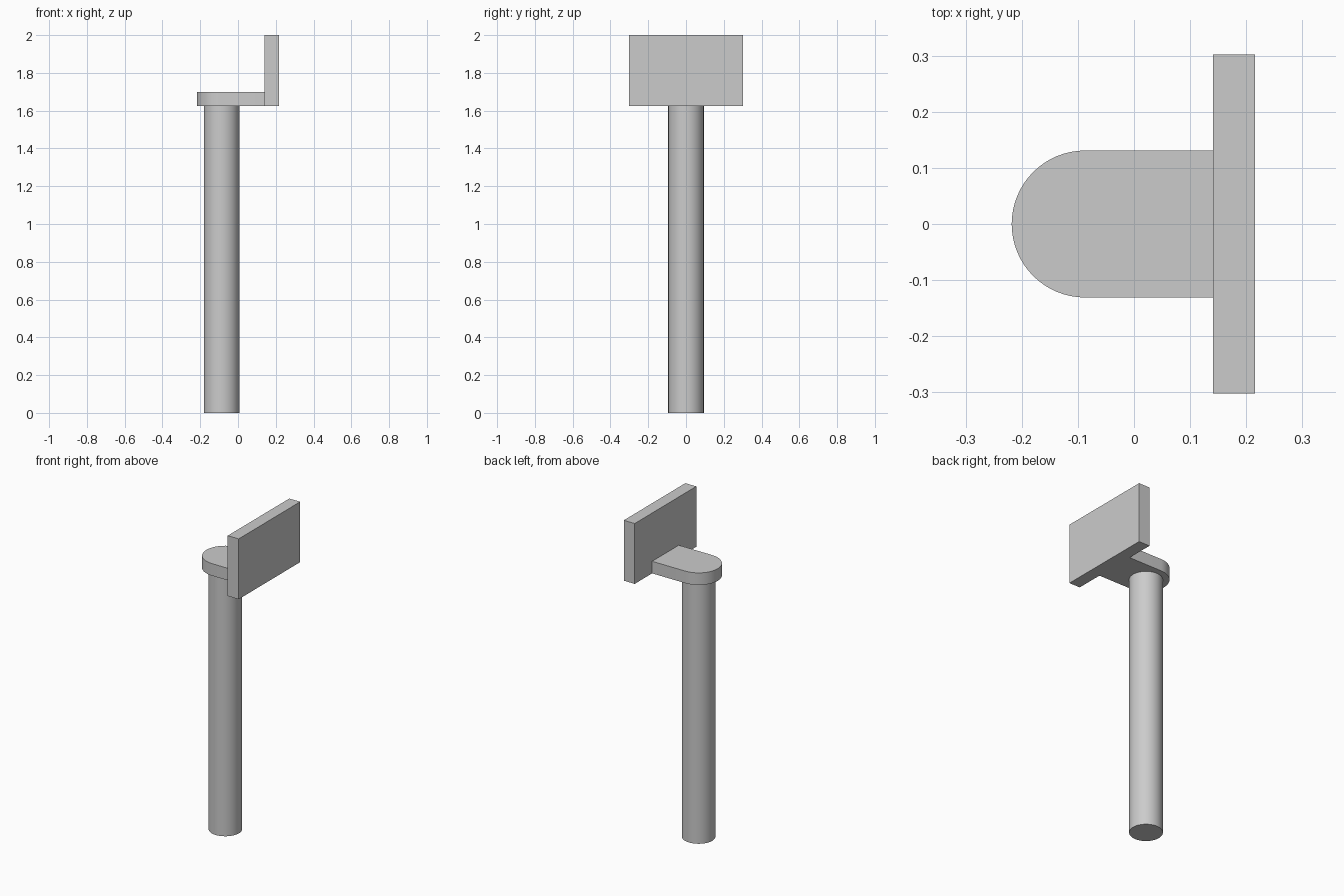
import bpy, bmesh, math

cube = bpy.data.objects.get("Cube")
if cube:
    bpy.data.objects.remove(cube, do_unlink=True)

grey = bpy.data.materials.new("plain grey")
grey.use_nodes = True
colour = (0.6, 0.6, 0.6, 1)
grey.diffuse_color = colour
grey.node_tree.nodes["Principled BSDF"].inputs["Base Color"].default_value = colour

POST_X = -0.087
ARM_Z, ARM_TOP = 1.625, 1.7
PLATE_X, PLATE_END = 0.141, 0.216


def extrude_profile(name, points, bottom, top):
    """Extrude a flat outline upwards, smoothing only its curved sides."""
    bm = bmesh.new()
    face = bm.faces.new([bm.verts.new((x, y, bottom)) for x, y in points])
    result = bmesh.ops.extrude_face_region(bm, geom=[face])
    verts = [v for v in result["geom"] if isinstance(v, bmesh.types.BMVert)]
    bmesh.ops.translate(bm, verts=verts, vec=(0, 0, top - bottom))
    bmesh.ops.recalc_face_normals(bm, faces=bm.faces)
    mesh = bpy.data.meshes.new(name)
    bm.to_mesh(mesh)
    bm.free()
    mesh.materials.append(grey)
    obj = bpy.data.objects.new(name, mesh)
    bpy.context.collection.objects.link(obj)
    bpy.ops.object.select_all(action="DESELECT")
    obj.select_set(True)
    bpy.context.view_layer.objects.active = obj
    bpy.ops.object.shade_smooth_by_angle(angle=math.radians(30))
    return obj


def arc(radius, start, end, steps):
    angles = [math.radians(start + (end - start) * i / steps) for i in range(steps + 1)]
    return [(POST_X + radius * math.cos(a), radius * math.sin(a)) for a in angles]


# Round upright post
extrude_profile("post", arc(0.094, 0, 360, 64)[:-1], 0, ARM_Z)

# Flat arm with a rounded end over the post
arm = arc(0.131, 90, 270, 32) + [(PLATE_X, -0.131), (PLATE_X, 0.131)]
extrude_profile("support_arm", arm, ARM_Z, ARM_TOP)

# Upright rectangular end plate
plate = [(PLATE_X, -0.302), (PLATE_END, -0.302), (PLATE_END, 0.302), (PLATE_X, 0.302)]
extrude_profile("end_plate", plate, ARM_Z, 2)
